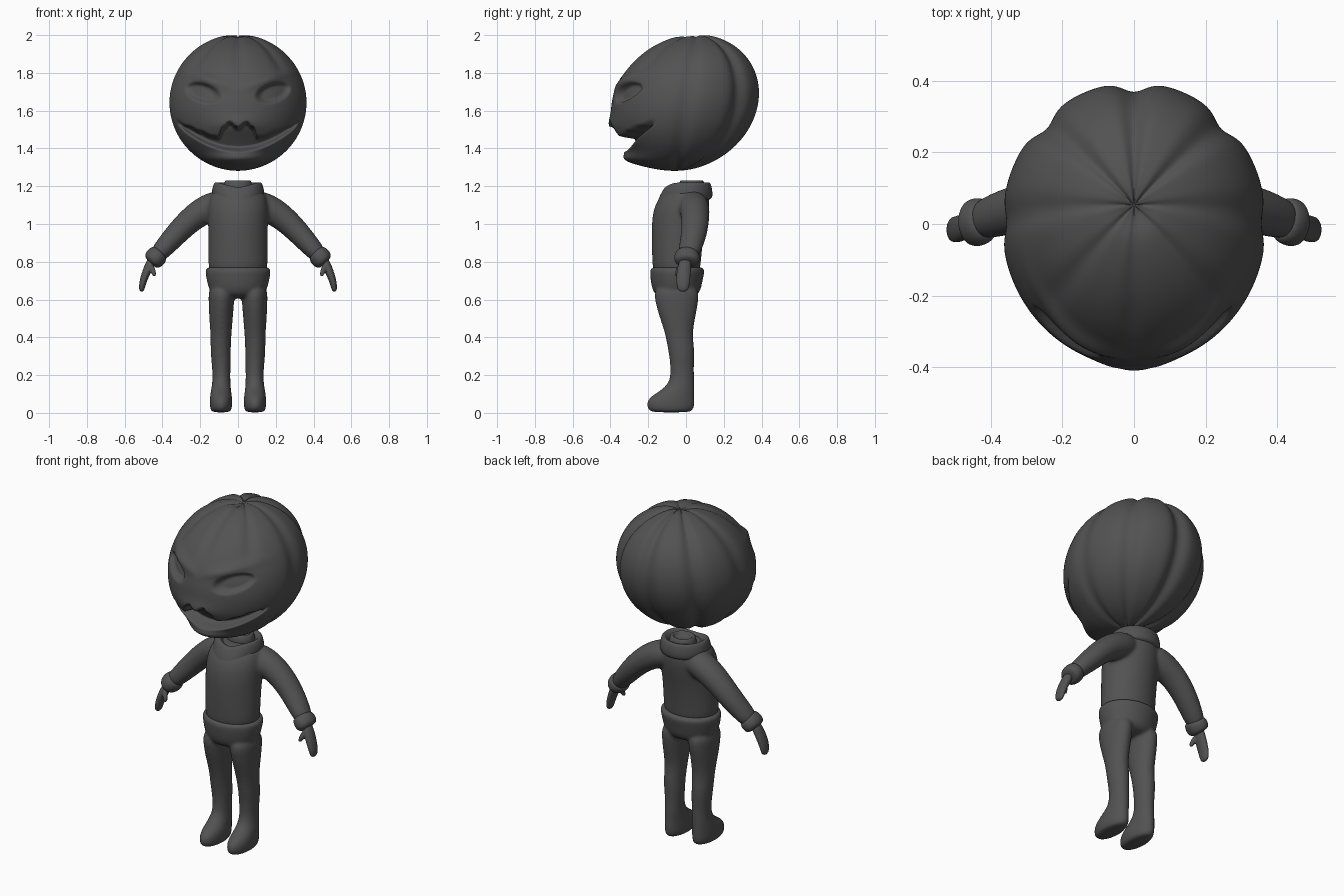
import bpy, bmesh, math
from mathutils import Vector

if "Cube" in bpy.data.objects:
    bpy.data.objects.remove(bpy.data.objects["Cube"])

mat = bpy.data.materials.new("charcoal")
mat.diffuse_color = (0.085, 0.085, 0.085, 1)
mat.use_nodes = True
mat.node_tree.nodes["Principled BSDF"].inputs["Base Color"].default_value = mat.diffuse_color


def add_object(name, bm):
    bmesh.ops.recalc_face_normals(bm, faces=bm.faces)
    for f in bm.faces:
        f.smooth = True
    me = bpy.data.meshes.new(name)
    bm.to_mesh(me)
    bm.free()
    me.materials.append(mat)
    ob = bpy.data.objects.new(name, me)
    bpy.context.collection.objects.link(ob)
    return ob


def skin(bm, rings, caps=True):
    """Bridge closed rings of points with quads."""
    vs = [[bm.verts.new(p) for p in r] for r in rings]
    n = len(vs[0])
    for a, b in zip(vs, vs[1:]):
        for i in range(n):
            bm.faces.new((a[i], a[(i + 1) % n], b[(i + 1) % n], b[i]))
    if caps:
        bm.faces.new(vs[0])
        bm.faces.new(vs[-1])


def tube(bm, path, side=1, level=False, n=20):
    """Loft ellipses (x, y, z, depth radius, width radius) along a path."""
    pts = [Vector((side * p[0], p[1], p[2])) for p in path]
    rings = []
    for i, p in enumerate(path):
        t = (pts[min(i + 1, len(pts) - 1)] - pts[max(i - 1, 0)]).normalized()
        if level:
            t = Vector((0, 0, 1))
        a = (Vector((0, 1, 0)) - t * t.y).normalized()
        b = t.cross(a)
        rings.append([pts[i] + a * p[3] * math.cos(k * math.tau / n)
                      + b * p[4] * math.sin(k * math.tau / n) for k in range(n)])
    skin(bm, rings)


def fuse(ob, voxel, smooth):
    """Round the lofts and blend overlapping ones into one skin."""
    ob.modifiers.new("round", 'SUBSURF').levels = 2
    ob.modifiers["round"].render_levels = 2
    r = ob.modifiers.new("fuse", 'REMESH')
    r.mode, r.voxel_size, r.use_smooth_shade = 'VOXEL', voxel, True
    s = ob.modifiers.new("relax", 'SMOOTH')
    s.factor, s.iterations = 0.5, smooth


def sstep(a, b, v):
    t = min(1, max(0, (v - a) / (b - a)))
    return t * t * (3 - 2 * t)


def bump(dx, dz, sx, sz):
    return math.exp(-(dx / sx) ** 2 - (dz / sz) ** 2)


# Head: ribbed gourd with carved eyes and grin
LIP = [(0, 1.505), (.045, 1.535), (.075, 1.51), (.105, 1.455), (.14, 1.462),
       (.2, 1.487), (.27, 1.515), (.34, 1.555), (.5, 1.56)]


def upper_lip(x):
    for (x0, z0), (x1, z1) in zip(LIP, LIP[1:]):
        if x <= x1:
            return z0 + (z1 - z0) * sstep(x0, x1, x)
    return LIP[-1][1]


def head_point(phi, u):
    c, s = math.cos(u), math.sin(u)
    front = sstep(0.0, 0.5, -math.sin(phi))
    # Eight grooves, fading out over the face
    step = math.tau / 8
    d = abs((phi + step / 2) % step - step / 2)
    groove = math.exp(-(d / 0.13) ** 2) * (0.035 + 0.035 * max(0, math.sin(phi)))
    groove *= max(0, c) ** 0.5 * (1 - front * (1 - sstep(1.74, 1.9, 1.643 + .357 * s)))
    k = 1.012 - groove
    x, y, z = .365 * c * math.cos(phi) * k, .388 * c * math.sin(phi) * k, .357 * s * k
    y += 0.15 * z
    z += 1.643
    if s > 0:
        z -= 0.02 * bump(x, y - .03, .05, .05)
    ax = abs(x)
    # Jaw, muzzle and brow swell forward
    y -= front * 0.065 * bump(ax, z - 1.335, .2, .04)
    y -= front * 0.02 * bump(ax, z - 1.52, .13, .05)
    ex, ez = ax - .185, z - 1.695
    along, across = .95 * ex + .3 * ez, .95 * ez - .3 * ex
    y -= front * 0.022 * bump(along, across - .075, .12, .028)
    # Eye sockets
    e = (along / .095) ** 2 + ((across - .0) / .05) ** 2
    y += front * 0.035 * (1 - sstep(.35, 1.15, e))
    # Open mouth
    low = 1.39 + 0.14 * (ax / .32) ** 2
    m = sstep(-.012, .012, upper_lip(ax) - z) * sstep(-.012, .02, z - low)
    y += front * m * 0.09 * (1 - sstep(.27, .335, ax))
    return Vector((x, y, z))


N, M = 224, 140
bm = bmesh.new()
skin(bm, [[head_point(k * math.tau / N, (j / M - .5) * math.pi * .994)
           for k in range(N)] for j in range(M + 1)])
add_object("head", bm)

# Sweater: torso and sleeves blended together
bm = bmesh.new()
tube(bm, [(0, -.05, .735, .11, .14), (0, -.05, .76, .127, .156), (0, -.05, .82, .13, .159),
          (0, -.043, .95, .14, .157), (0, -.03, 1.05, .15, .162),
          (0, -.015, 1.12, .142, .158), (0, 0, 1.17, .118, .14),
          (0, .005, 1.195, .09, .10)], level=True, n=28)
for s in (1, -1):
    tube(bm, [(.05, .03, 1.12, .08, .07), (.15, .045, 1.09, .082, .08),
              (.24, .05, 1.035, .075, .07), (.32, .045, .955, .07, .063),
              (.40, .02, .865, .061, .053), (.44, .005, .82, .05, .042)], s)
fuse(add_object("sweater", bm), 0.01, 5)

# Rolled cuffs
bm = bmesh.new()
for s in (1, -1):
    tube(bm, [(.41, .014, .85, .045, .04), (.418, .012, .842, .064, .055),
              (.435, .006, .825, .069, .058), (.455, 0, .803, .067, .054),
              (.465, 0, .793, .045, .036)], s)
fuse(add_object("cuffs", bm), 0.007, 2)

# Mitten-like hands with thumbs
bm = bmesh.new()
for s in (1, -1):
    tube(bm, [(.45, 0, .82, .03, .024), (.472, -.008, .775, .037, .025),
              (.495, -.015, .72, .039, .021), (.507, -.016, .68, .036, .018),
              (.512, -.016, .638, .026, .013)], s)
    tube(bm, [(.468, -.018, .79, .016, .016), (.45, -.042, .755, .015, .015),
              (.44, -.052, .72, .010, .010)], s)
fuse(add_object("hands", bm), 0.006, 2)

# Trousers and shoes blended together
bm = bmesh.new()
tube(bm, [(0, -.05, .605, .09, .12), (0, -.05, .64, .128, .15), (0, -.05, .7, .138, .167),
          (0, -.046, .748, .146, .174), (0, -.046, .765, .144, .172),
          (0, -.046, .774, .125, .155)], level=True, n=28)
for s in (1, -1):
    tube(bm, [(.09, -.078, .002, .10, .044), (.09, -.081, .015, .122, .058),
              (.09, -.082, .05, .13, .061), (.09, -.074, .085, .12, .059),
              (.09, -.045, .118, .09, .054), (.088, -.022, .16, .067, .048),
              (.088, -.02, .22, .062, .048), (.09, -.022, .29, .066, .053),
              (.092, -.026, .34, .071, .054), (.09, -.038, .42, .073, .056),
              (.09, -.045, .5, .094, .063), (.088, -.05, .6, .12, .069),
              (.085, -.05, .68, .12, .072)], s, level=True)
fuse(add_object("trousers", bm), 0.01, 4)

# Draped hood collar, lower and pointed at the front
rings = [[] for _ in range(8)]
for k in range(48):
    a = k * math.tau / 48
    f = max(0, -math.sin(a)) ** 4
    prof = [(.95 + .3 * f, 1.13 - .05 * f), (1.06 + .32 * f, 1.135 - .06 * f),
            (1.1 + .2 * f, 1.16 - .03 * f), (1.04, 1.205 - .02 * f),
            (.95, 1.225 - .025 * f), (.8, 1.215 - .025 * f),
            (.62, 1.175), (.5, 1.15)]
    for ring, (r, z) in zip(rings, prof):
        ring.append((.128 * r * math.cos(a), .008 + .122 * r * math.sin(a), z))
bm = bmesh.new()
skin(bm, rings, caps=False)
hood = add_object("hood_collar", bm)
hood.modifiers.new("round", 'SUBSURF').levels = 1

# Inner neckband with a sunken middle
bm = bmesh.new()
tube(bm, [(0, .03, 1.16, .075, .08), (0, .03, 1.21, .07, .077), (0, .03, 1.234, .06, .066),
          (0, .03, 1.23, .046, .052), (0, .03, 1.205, .04, .045)], level=True, n=28)
neck = add_object("neckband", bm)
neck.modifiers.new("round", 'SUBSURF').levels = 2
